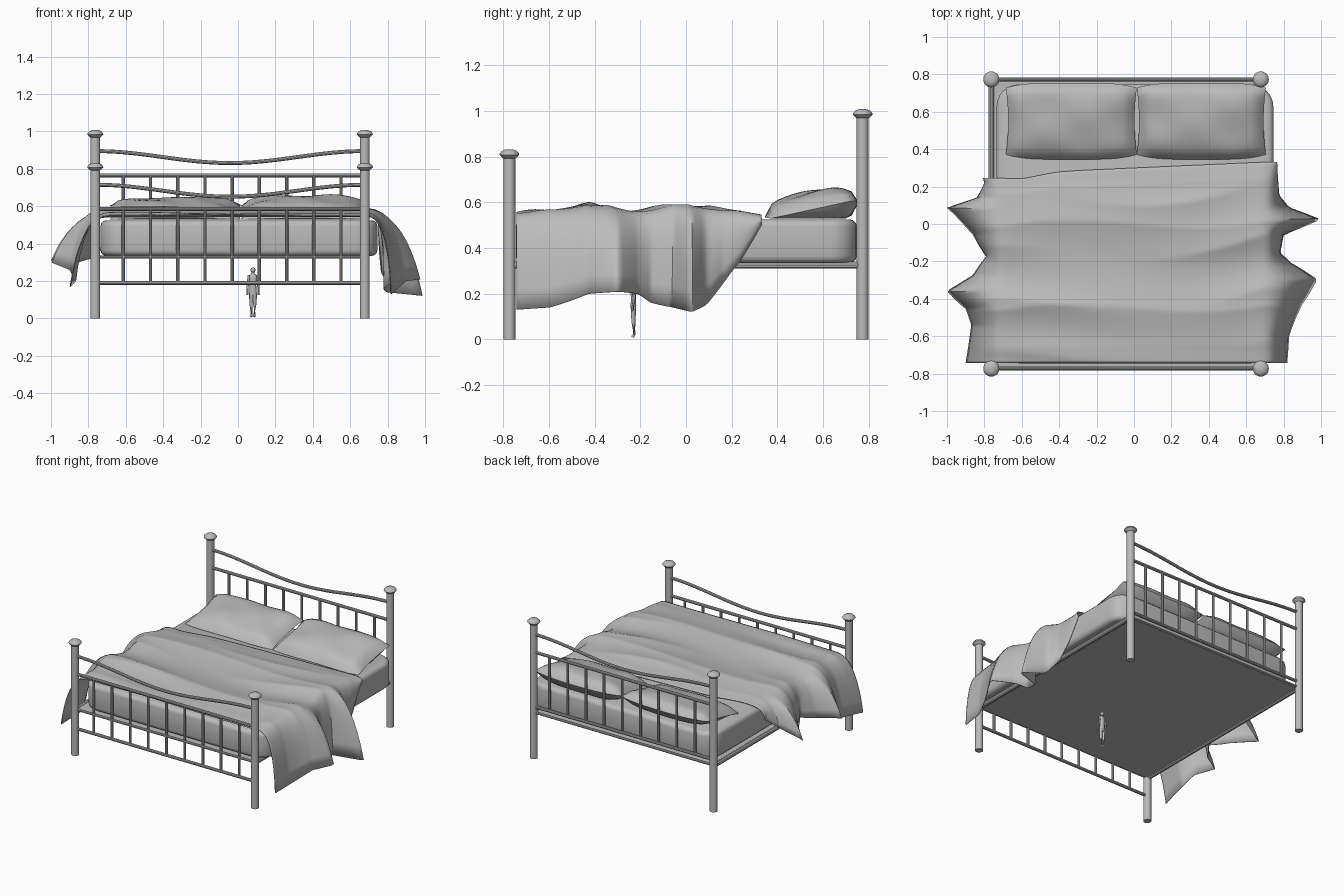
import bpy, bmesh, math
from mathutils import Vector, Matrix

if "Cube" in bpy.data.objects:
    bpy.data.objects.remove(bpy.data.objects["Cube"])

grey = bpy.data.materials.new("light grey")
grey.use_nodes = True
grey.diffuse_color = (0.5, 0.5, 0.5, 1)
grey.node_tree.nodes["Principled BSDF"].inputs["Base Color"].default_value = (0.5, 0.5, 0.5, 1)

XL, XR, CX = -0.763, 0.678, -0.0425     # post lines and bed centre
YF, YB = -0.773, 0.773


def finish(bm, name, angle=35):
    """Turn a bmesh into a shaded object."""
    bmesh.ops.recalc_face_normals(bm, faces=bm.faces)
    mesh = bpy.data.meshes.new(name)
    bm.to_mesh(mesh)
    bm.free()
    mesh.materials.append(grey)
    ob = bpy.data.objects.new(name, mesh)
    bpy.context.collection.objects.link(ob)
    bpy.ops.object.select_all(action='DESELECT')
    ob.select_set(True)
    bpy.context.view_layer.objects.active = ob
    bpy.ops.object.shade_smooth_by_angle(angle=math.radians(angle))
    return ob


def tube(bm, pts, radii, sides=10, flat=1.0):
    """Capped tube along points; radii is one number or one per point."""
    pts = [Vector(p) for p in pts]
    if not isinstance(radii, (list, tuple)):
        radii = [radii] * len(pts)
    rings = []
    for i, p in enumerate(pts):
        d = pts[min(i + 1, len(pts) - 1)] - pts[max(i - 1, 0)]
        q = d.to_track_quat('Z', 'Y')
        ring = []
        for k in range(sides):
            a = math.tau * k / sides
            off = q @ Vector((math.cos(a), math.sin(a), 0)) * radii[i]
            off.y *= flat
            ring.append(bm.verts.new(p + off))
        rings.append(ring)
    for a, b in zip(rings, rings[1:]):
        for k in range(sides):
            n = (k + 1) % sides
            bm.faces.new((a[k], a[n], b[n], b[k]))
    bm.faces.new(rings[0])
    bm.faces.new(rings[-1])


def table(rows, y):
    """Piecewise linear lookup of (y, reach, hem) rows."""
    if y <= rows[0][0]:
        return rows[0][1:]
    for a, b in zip(rows, rows[1:]):
        if y <= b[0]:
            t = (y - a[0]) / (b[0] - a[0])
            return [a[i] + (b[i] - a[i]) * t for i in (1, 2)]
    return rows[-1][1:]


# Posts with mushroom caps
def post(name, x, y, h):
    bm = bmesh.new()
    prof = [(0.026, 0), (0.026, h - 0.04), (0.034, h - 0.034), (0.043, h - 0.024),
            (0.042, h - 0.018), (0.032, h - 0.007), (0.018, h - 0.001), (0.004, h)]
    tube(bm, [(x, y, z) for r, z in prof], [r for r, z in prof], 20)
    finish(bm, name)


for side, x in (("right", XL), ("left", XR)):
    post("front_post_" + side, x, YF, 0.832)
    post("back_post_" + side, x, YB, 1.008)


# Head and foot panels: two straight rails, a sagging top rail, nine spindles
def panel(name, y, lift):
    bm = bmesh.new()
    for z in (0.19 + lift, 0.585 + lift):
        tube(bm, [(XL, y, z), (XR, y, z)], 0.011)
    half = (XR - XL) / 2
    tube(bm, [(CX + half * i / 12, y, 0.683 + lift - 0.032 * math.cos(math.pi * i / 12))
              for i in range(-12, 13)], 0.011)
    for i in range(-4, 5):
        x = CX + 0.0115 + i * 0.1455
        tube(bm, [(x, y, 0.19 + lift), (x, y, 0.585 + lift)], 0.009)
    finish(bm, name)


panel("foot_panel", YF, 0.0)
panel("head_panel", YB, 0.18)

# Frame rails and base board
bm = bmesh.new()
for x in (XL, XR):
    tube(bm, [(x, YF, 0.325), (x, YB, 0.325)], 0.016)
for y in (YF, YB):
    tube(bm, [(XL, y, 0.329), (XR, y, 0.329)], 0.009)
finish(bm, "frame_rails")


def block(name, lo, hi, corner=0, edge=0):
    """Box with rounded upright corners and softened rims."""
    bm = bmesh.new()
    size, mid = Vector(hi) - Vector(lo), (Vector(hi) + Vector(lo)) / 2
    bmesh.ops.create_cube(bm, size=1, matrix=Matrix.Translation(mid) @ Matrix.Diagonal((*size, 1)))
    if corner:
        up = [e for e in bm.edges if abs(e.verts[0].co.z - e.verts[1].co.z) > 0.01]
        bmesh.ops.bevel(bm, geom=up, offset=corner, segments=6, profile=0.5, affect='EDGES')
        rim = [e for e in bm.edges if abs(e.verts[0].co.z - e.verts[1].co.z) < 0.001]
        bmesh.ops.bevel(bm, geom=rim, offset=edge, segments=3, profile=0.5, affect='EDGES')
    finish(bm, name)


block("base_board", (XL, YF, 0.322), (XR, YB, 0.332))
block("mattress", (-0.735, -0.745, 0.335), (0.745, 0.747, 0.525), 0.12, 0.03)


# Pillows, leaning up towards the head
def pillow(name, cx, cy, hw, hd, thick, seed):
    bm = bmesh.new()
    n, m = 20, 14
    for s in (1, -1):
        grid = []
        for j in range(m + 1):
            v = 2 * j / m - 1
            row = []
            for i in range(n + 1):
                u = 2 * i / n - 1
                x = cx + hw * u * (0.965 + 0.035 * v * v)
                y = cy + hd * v * (1.0 - 0.13 * u ** 4)
                puff = (max(0, 1 - u ** 4) * max(0, 1 - v ** 4)) ** 0.55
                mid = 0.568 + 0.15 * (y - 0.55) + 0.012 * u * u * v
                dent = 0.008 * math.sin(5 * u + seed) * math.sin(4 * v + 2 * u + seed)
                z = mid + s * thick * puff + dent * puff * (s > 0)
                row.append(bm.verts.new((x, y, max(z, 0.528))))
            grid.append(row)
        for j in range(m):
            for i in range(n):
                bm.faces.new((grid[j][i], grid[j][i + 1], grid[j + 1][i + 1], grid[j + 1][i]))
    bmesh.ops.remove_doubles(bm, verts=bm.verts, dist=0.0005)
    finish(bm, name, 50)


pillow("pillow_right", -0.335, 0.55, 0.35, 0.205, 0.066, 0.5)
pillow("pillow_left", 0.36, 0.55, 0.345, 0.205, 0.078, 2.2)

# Blanket: wrinkled top with draped sides; rows are (y, reach, hem height)
left_drape = [(-0.74, 0.82, 0.13), (-0.6, 0.83, 0.14), (-0.42, 0.9, 0.2), (-0.3, 0.98, 0.21),
              (-0.22, 0.84, 0.2), (-0.15, 0.78, 0.16), (-0.05, 0.8, 0.14), (0.02, 1.0, 0.12),
              (0.08, 0.83, 0.15), (0.16, 0.77, 0.24), (0.24, 0.76, 0.34), (0.33, 0.75, 0.5)]
right_drape = [(-0.74, 0.9, 0.17), (-0.55, 0.87, 0.2), (-0.45, 0.9, 0.26), (-0.35, 1.0, 0.3),
               (-0.28, 0.86, 0.3), (-0.18, 0.79, 0.32), (-0.05, 0.86, 0.31), (0.08, 1.0, 0.31),
               (0.14, 0.84, 0.38), (0.22, 0.8, 0.45), (0.29, 0.82, 0.5)]


def top_height(x, y, v):
    a = 1 - abs(math.sin(7 * (y - 0.16 * x) + 0.7 * math.sin(2.5 * x)))
    b = 1 - abs(math.sin(11 * (y - 0.1 * x) + 1.3 + 0.9 * math.sin(3 * x + 1)))
    fade = min(1, 12 * (1 - v)) * min(1, 0.3 + 8 * v)
    return 0.546 + fade * (0.014 + 0.026 * a + 0.02 * b * (0.5 + 0.5 * math.sin(4 * x + 5 * y)))


bm = bmesh.new()
ROWS, TOP, SIDE, EDGE = 84, 36, 9, 0.69
grid = []
for j in range(ROWS + 1):
    v = j / ROWS
    row = []
    for i in range(-SIDE, TOP + SIDE + 1):
        k = min(max(i, 0), TOP)
        x = EDGE * (2 * k / TOP - 1)
        head = 0.3 + 0.045 * x - 0.03 * math.exp(-((x + 0.62) / 0.15) ** 2)
        y = -0.742 + v * (head + 0.742)
        z = top_height(x, y, v)
        if i != k:
            s = 1 if i > TOP else -1
            t = abs(i - k) / SIDE
            reach, hem = table(left_drape if s > 0 else right_drape, y)
            bend = max(0.80, (EDGE + reach) / 2 + 0.05)
            x = s * ((1 - t) ** 2 * EDGE + 2 * t * (1 - t) * bend + t * t * reach)
            z = (1 - t) ** 2 * z + 2 * t * (1 - t) * (z - 0.005) + t * t * hem
            y += 0.012 * t * math.sin(20 * y) * (1 - v) * v * 4
        row.append(bm.verts.new((x, y, z)))
    grid.append(row)
for a, b in zip(grid, grid[1:]):
    for i in range(len(a) - 1):
        bm.faces.new((a[i], a[i + 1], b[i + 1], b[i]))
blanket = finish(bm, "blanket", 40)
solid = blanket.modifiers.new("cloth thickness", 'SOLIDIFY')
solid.thickness = 0.005
solid.offset = -1

# Small standing scale figure under the bed
bm = bmesh.new()
FX, FY = 0.08, -0.23
tube(bm, [(FX, FY, z) for z in (0.125, 0.15, 0.18, 0.21, 0.23, 0.24, 0.25)],
     [0.018, 0.02, 0.017, 0.022, 0.022, 0.008, 0.007], 10, 0.65)
for s in (-1, 1):
    tube(bm, [(FX + s * 0.01, FY, 0.14), (FX + s * 0.01, FY, 0.075), (FX + s * 0.008, FY + 0.004, 0.022),
              (FX + s * 0.008, FY - 0.004, 0.01)], [0.012, 0.009, 0.006, 0.007], 8)
    tube(bm, [(FX + s * 0.02, FY, 0.232), (FX + s * 0.028, FY + 0.003, 0.18),
              (FX + s * 0.03, FY - 0.006, 0.125)], [0.008, 0.006, 0.005], 8)
bmesh.ops.create_uvsphere(bm, u_segments=10, v_segments=8, radius=0.014,
                          matrix=Matrix.Translation((FX, FY, 0.259)))
finish(bm, "scale_figure", 60)
